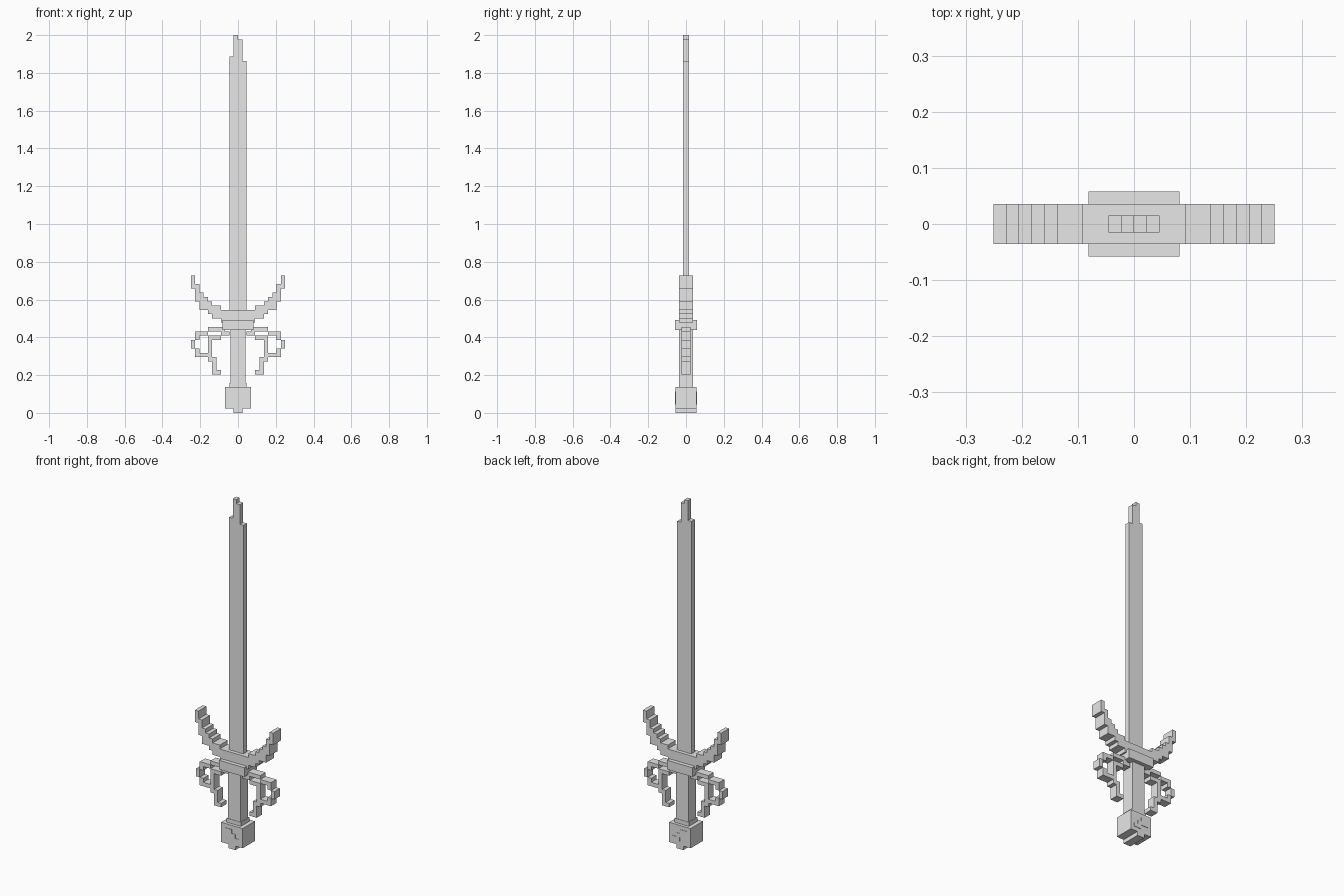
import bpy
import bmesh

default_cube = bpy.data.objects.get("Cube")
if default_cube:
    bpy.data.objects.remove(default_cube, do_unlink=True)

UNIT = 2 / 88  # width of one stepped block

steel = bpy.data.materials.new("plain_grey")
steel.use_nodes = True
grey = (0.8, 0.8, 0.8, 1)
steel.diffuse_color = grey
steel.node_tree.nodes["Principled BSDF"].inputs["Base Color"].default_value = grey


def finish(name, bm):
    bmesh.ops.recalc_face_normals(bm, faces=bm.faces)
    mesh = bpy.data.meshes.new(name)
    bm.to_mesh(mesh)
    bm.free()
    mesh.materials.append(steel)
    part = bpy.data.objects.new(name, mesh)
    bpy.context.collection.objects.link(part)
    return part


def stepped_plate(name, rects, half_depth, mirrored=False):
    """Extrude a stepped outline made of (left, right, bottom, top) block spans."""
    cells = set()
    for left, right, bottom, top in rects:
        for col in range(left, right):
            for row in range(bottom, top):
                cells.add((col, row))
                if mirrored:
                    cells.add((-col - 1, row))
    bm = bmesh.new()
    corners = {}

    def corner(col, row):
        if (col, row) not in corners:
            corners[col, row] = bm.verts.new((col * UNIT, -half_depth, row * UNIT))
        return corners[col, row]

    for col, row in sorted(cells):
        bm.faces.new([corner(col, row), corner(col + 1, row),
                      corner(col + 1, row + 1), corner(col, row + 1)])
    bmesh.ops.dissolve_limit(bm, angle_limit=0.01, verts=bm.verts, edges=bm.edges)
    grown = bmesh.ops.extrude_face_region(bm, geom=bm.faces[:], use_keep_orig=True)
    moved = [v for v in grown["geom"] if isinstance(v, bmesh.types.BMVert)]
    bmesh.ops.translate(bm, verts=moved, vec=(0, 2 * half_depth, 0))
    return finish(name, bm)


def block(name, half_width, half_depth, bottom, top):
    bm = bmesh.new()
    bmesh.ops.create_cube(bm, size=2)
    bmesh.ops.scale(bm, verts=bm.verts, vec=(half_width, half_depth, (top - bottom) / 2))
    bmesh.ops.translate(bm, verts=bm.verts, vec=(0, 0, (top + bottom) / 2))
    return finish(name, bm)


# Blade with a stepped, uneven tip
stepped_plate("blade", [(-2, -1, 22, 83), (-1, 0, 22, 88),
                        (0, 1, 22, 87), (1, 2, 22, 82)], 0.015)

# Upswept crossguard, one side mirrored to the other
stepped_plate("crossguard", [
    (0, 4, 21, 24), (4, 6, 22, 25), (6, 7, 23, 26), (7, 8, 24, 27),
    (8, 9, 24, 28), (9, 10, 26, 30), (10, 11, 29, 32)], 0.036, True)

# Looped hand guards below the crossguard
stepped_plate("hand_guards", [
    (3, 7, 19, 20), (7, 9, 18, 19), (9, 10, 17, 19), (10, 11, 15, 17),
    (9, 10, 13, 15), (7, 9, 13, 14),
    (2, 4, 18, 19), (4, 6, 17, 18), (6, 7, 16, 18), (6, 7, 12, 17),
    (5, 6, 9, 13), (4, 5, 9, 10)], 0.024, True)

# Centre block and grip
block("guard_block", 0.081, 0.058, 0.439, 0.492)
block("grip", 0.04, 0.036, 0.14, 0.45)

# Pommel with neck, foot and thin stepped plates on front and back
block("pommel_neck", 2 * UNIT, 0.038, 6 * UNIT, 7 * UNIT)
stepped_plate("pommel", [(-3, 3, 1, 6), (-1, 1, 0, 1)], 0.0555)
stepped_plate("pommel_emblem", [(-2, 0, 3, 5), (0, 1, 2, 4), (1, 2, 2, 3)], 0.058)
